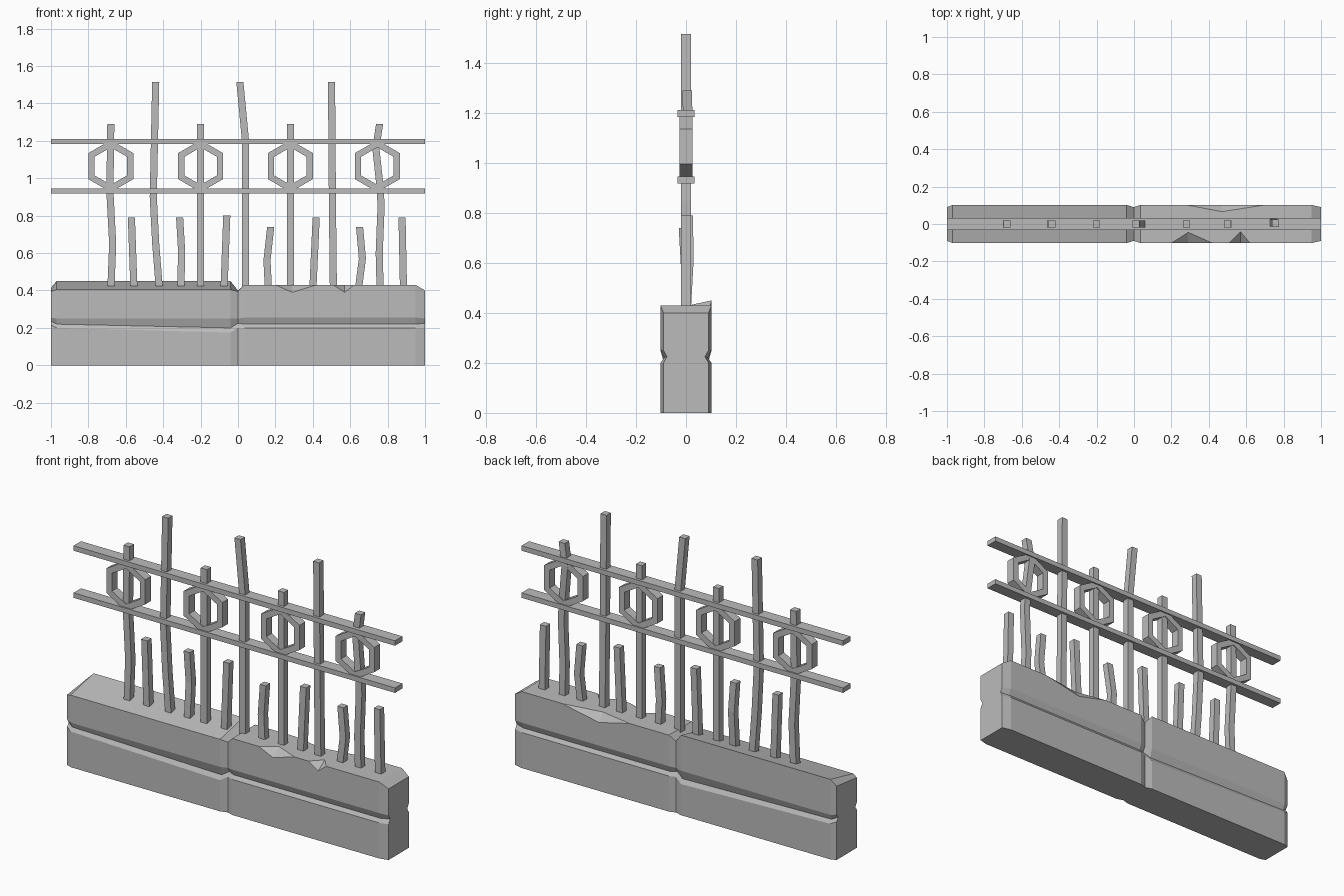
import bpy, bmesh, math
from mathutils import Vector

if "Cube" in bpy.data.objects:
    bpy.data.objects.remove(bpy.data.objects["Cube"], do_unlink=True)

grey = bpy.data.materials.new("plain grey")
grey.use_nodes = True
COLOUR = (0.5, 0.5, 0.5, 1)
grey.diffuse_color = COLOUR
grey.node_tree.nodes["Principled BSDF"].inputs["Base Color"].default_value = COLOUR


def add_object(name, bm):
    bmesh.ops.recalc_face_normals(bm, faces=bm.faces)
    mesh = bpy.data.meshes.new(name)
    bm.to_mesh(mesh)
    bm.free()
    mesh.materials.append(grey)
    obj = bpy.data.objects.new(name, mesh)
    bpy.context.collection.objects.link(obj)
    return obj


def loft(name, rings, closed=False):
    """Skin a row of matching rings; cap the ends unless the row is closed."""
    bm = bmesh.new()
    loops = [[bm.verts.new(p) for p in ring] for ring in rings]
    pairs = list(zip(loops, loops[1:]))
    if closed:
        pairs.append((loops[-1], loops[0]))
    else:
        bm.faces.new(loops[0])
        bm.faces.new(loops[-1])
    n = len(rings[0])
    for a, b in pairs:
        for i in range(n):
            j = (i + 1) % n
            bm.faces.new((a[i], a[j], b[j], b[i]))
    return add_object(name, bm)


# Stone base: grooved section, narrowed at the ends and the middle joint
def section(x, half, front, back, groove):
    low, mid, high = groove
    inner = half - 0.014
    side = [(half, 0), (half, low), (inner, mid), (half, high)]
    ring = [(-y, z) for y, z in side] + [(-half, front), (half, back)] + side[::-1]
    return [(x, y, z) for y, z in ring]


joint = (0.2, 0.225, 0.25)
level = (0.2, 0.22, 0.255)
sagging = (0.175, 0.2, 0.25)
base = loft("stone_base", [
    section(-1, 0.09, 0.395, 0.415, (0.215, 0.235, 0.255)),
    section(-0.97, 0.102, 0.405, 0.45, (0.2, 0.22, 0.25)),
    section(-0.04, 0.102, 0.405, 0.45, sagging),
    section(0, 0.09, 0.395, 0.4, joint),
    section(0.035, 0.102, 0.43, 0.43, level),
    section(0.95, 0.102, 0.43, 0.43, level),
    section(1, 0.09, 0.4, 0.4, joint),
])


# Chips knocked out of the top edges of the right hand block
def chip(x0, x1, xm, side, depth_y, z):
    top = 0.43
    pts = [Vector(p) for p in ((x0, side, top), (x1, side, top),
                               (xm, depth_y, top), (xm, side, z))]
    pivot = (pts[2] + pts[3]) / 2
    bm = bmesh.new()
    for p in pts:
        bm.verts.new(pivot + (p - pivot) * 1.1)
    bmesh.ops.convex_hull(bm, input=bm.verts)
    cutter = add_object("chip_cutter", bm)
    cutter.hide_render = True
    cutter.hide_viewport = True
    mod = base.modifiers.new("chip", "BOOLEAN")
    mod.operation = "DIFFERENCE"
    mod.solver = "EXACT"
    mod.object = cutter
    return cutter


cutters = [chip(0.2, 0.42, 0.29, -0.102, -0.045, 0.39),
           chip(0.51, 0.62, 0.57, -0.102, -0.042, 0.39),
           chip(0.28, 0.7, 0.47, 0.102, 0.066, 0.385)]

# Bake the chips into the base, then drop the cutters
graph = bpy.context.evaluated_depsgraph_get()
chipped = bpy.data.meshes.new_from_object(base.evaluated_get(graph))
base.modifiers.clear()
base.data = chipped
for cutter in cutters:
    bpy.data.objects.remove(cutter, do_unlink=True)


# Square iron bars following slightly bent paths of (x, y, z)
def bar(name, path, half=0.019):
    corners = [(-half, -half), (half, -half), (half, half), (-half, half)]
    loft(name, [[(x + dx, y + dy, z) for dx, dy in corners] for x, y, z in path])


FOOT, SHORT, MID, TALL = 0.4, 0.79, 1.29, 1.515
bar("medium_bar_1", [(-0.68, 0, FOOT), (-0.67, 0, 0.65), (-0.685, 0, 0.93), (-0.68, 0, MID)])
bar("medium_bar_2", [(-0.2, 0, FOOT), (-0.2, 0, MID)])
bar("medium_bar_3", [(0.28, 0, FOOT), (0.28, 0, MID)])
bar("medium_bar_4", [(0.76, 0, FOOT), (0.755, 0, 0.6), (0.765, 0, 0.85), (0.76, 0, 0.95),
                     (0.737, 0.008, 1.16), (0.757, 0.004, MID)])
bar("tall_bar_1", [(-0.42, 0, FOOT), (-0.44, 0, 0.65), (-0.453, 0, 0.9), (-0.44, 0, TALL)])
bar("tall_bar_2", [(0.04, 0, FOOT), (0.04, 0, 1.2), (0.01, 0, TALL)])
bar("tall_bar_3", [(0.51, 0, FOOT), (0.505, 0, 0.85), (0.5, 0, TALL)])
bar("broken_bar_1", [(-0.556, 0, FOOT), (-0.57, 0, SHORT)])
bar("broken_bar_2", [(-0.305, 0, FOOT), (-0.302, 0.012, 0.62), (-0.312, 0.008, SHORT)])
bar("broken_bar_3", [(-0.075, 0, FOOT), (-0.06, 0, 0.8)])
bar("broken_bar_4", [(0.163, 0, FOOT), (0.155, 0, 0.56), (0.175, -0.01, 0.74)])
bar("broken_bar_5", [(0.4, 0, FOOT), (0.418, 0, SHORT)])
bar("broken_bar_6", [(0.643, 0, FOOT), (0.665, 0, 0.57), (0.65, 0, 0.74)])
bar("broken_bar_7", [(0.885, 0, FOOT), (0.877, 0, SHORT)])


# Two long rails
for name, z in (("lower_rail", 0.932), ("upper_rail", 1.197)):
    loft(name, [[(x, dy, z + dz) for dy, dz in
                 ((-0.033, -0.014), (0.033, -0.014), (0.033, 0.014), (-0.033, 0.014))]
                for x in (-1, 1)])

# Hexagonal rings between the rails
for number, cx in enumerate((-0.68, -0.2, 0.28, 0.745), 1):
    rings = []
    for k in range(6):
        a = math.radians(30 + 60 * k)
        rings.append([(cx + r * math.cos(a), y, 1.065 + r * math.sin(a))
                      for r, y in ((0.139, -0.025), (0.139, 0.025),
                                   (0.1, 0.025), (0.1, -0.025))])
    loft(f"hexagon_ring_{number}", rings, closed=True)
